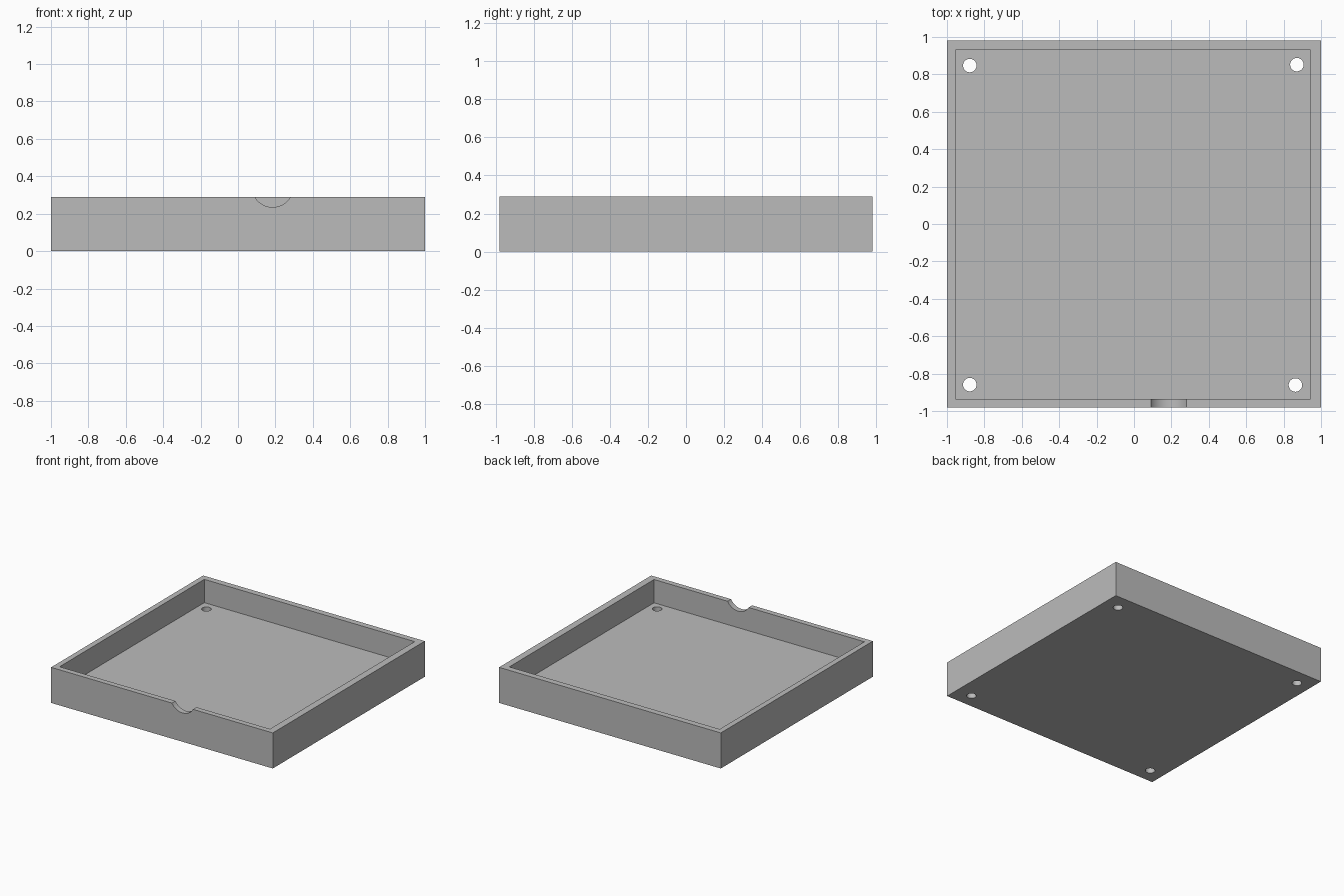
import bpy
import math

if "Cube" in bpy.data.objects:
    bpy.data.objects.remove(bpy.data.objects["Cube"], do_unlink=True)

HEIGHT, FLOOR = 0.29, 0.10

# Single plain grey material
grey = bpy.data.materials.new("plain grey")
grey.use_nodes = True
grey.diffuse_color = (0.5, 0.5, 0.5, 1)
grey.node_tree.nodes["Principled BSDF"].inputs["Base Color"].default_value = (0.5, 0.5, 0.5, 1)


def box(name, low, high):
    centre = [(a + b) / 2 for a, b in zip(low, high)]
    bpy.ops.mesh.primitive_cube_add(size=1, location=centre)
    ob = bpy.context.object
    ob.name = name
    ob.scale = [b - a for a, b in zip(low, high)]
    bpy.ops.object.transform_apply(location=True, rotation=True, scale=True)
    ob.data.materials.append(grey)
    return ob


def cylinder(name, radius, depth, location, tilt=0):
    bpy.ops.mesh.primitive_cylinder_add(vertices=64, radius=radius, depth=depth,
                                        location=location, rotation=(tilt, 0, 0))
    ob = bpy.context.object
    ob.name = name
    ob.data.materials.append(grey)
    return ob


def cut(target, cutter):
    mod = target.modifiers.new(cutter.name, "BOOLEAN")
    mod.operation = "DIFFERENCE"
    mod.solver = "EXACT"
    mod.object = cutter
    bpy.context.view_layer.objects.active = target
    bpy.ops.object.modifier_apply(modifier=mod.name)
    bpy.data.objects.remove(cutter, do_unlink=True)


# Open tray: outer block with a hollow that leaves thin walls and a thick floor
tray = box("tray", (-1, -0.98, 0), (1, 0.98, HEIGHT))
cut(tray, box("hollow", (-0.955, -0.935, FLOOR), (0.943, 0.93, HEIGHT + 0.2)))

# Screw holes through the floor corners
for x, y in ((-0.878, 0.847), (0.871, 0.852), (-0.878, -0.859), (0.863, -0.861)):
    cut(tray, cylinder("screw_hole", 0.036, 0.4, (x, y, 0.05)))

# Rounded cable notch in the front rim
cut(tray, cylinder("cable_notch", 0.11, 0.2, (0.185, -0.96, 0.345), math.pi / 2))

# Smooth the round cuts, keep the box edges sharp
bpy.ops.object.select_all(action="DESELECT")
tray.select_set(True)
bpy.context.view_layer.objects.active = tray
bpy.ops.object.shade_smooth_by_angle(angle=math.radians(30))
